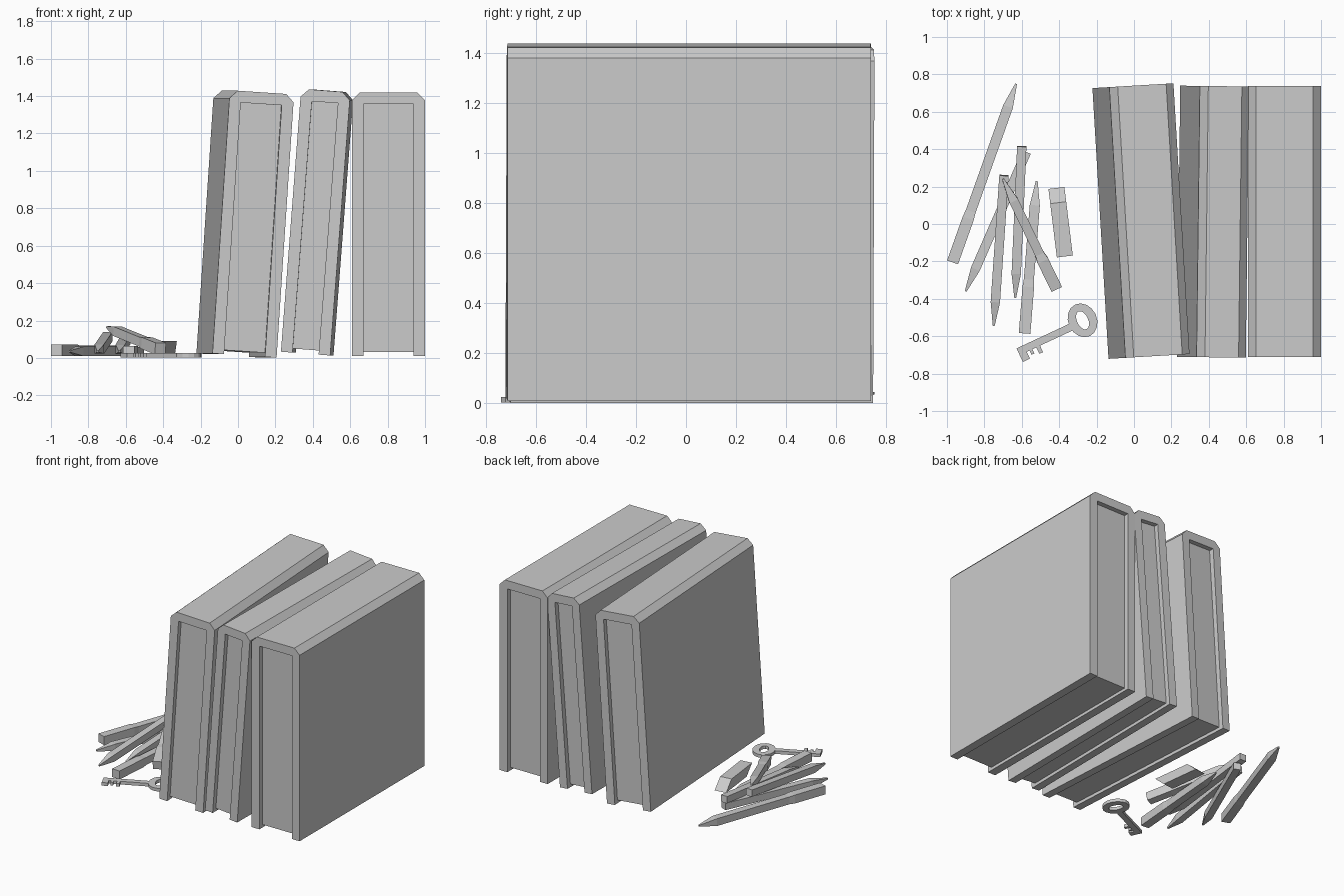
import bpy, bmesh
from math import radians, sin, cos, pi
from mathutils import Vector

if "Cube" in bpy.data.objects:
    bpy.data.objects.remove(bpy.data.objects["Cube"])


def finish(bm, name, loc=(0, 0, 0), rot=(0, 0, 0)):
    bmesh.ops.recalc_face_normals(bm, faces=bm.faces)
    mesh = bpy.data.meshes.new(name)
    bm.to_mesh(mesh)
    bm.free()
    ob = bpy.data.objects.new(name, mesh)
    ob.location, ob.rotation_euler = loc, rot
    bpy.context.collection.objects.link(ob)
    return ob


def prism(name, points, offset, loc=(0, 0, 0), rot=(0, 0, 0)):
    """Extrude a closed outline of 3D points along offset."""
    bm = bmesh.new()
    face = bm.faces.new([bm.verts.new(p) for p in points])
    res = bmesh.ops.extrude_face_region(bm, geom=[face], use_keep_orig=True)
    verts = [g for g in res["geom"] if isinstance(g, bmesh.types.BMVert)]
    bmesh.ops.translate(bm, vec=offset, verts=verts)
    return finish(bm, name, loc, rot)


def book(name, loc, w, tilt, yaw, h=1.41, depth=1.45, t=0.062, c=0.042):
    """Upright book with its chamfered spine on top; w is half its width."""
    rot = (0, radians(tilt), radians(yaw))
    right = [(w - c, h), (w, h - c), (w, 0), (w - t, 0), (w - t, h - t)]
    outline = right + [(-x, z) for x, z in reversed(right)]
    y = -depth / 2
    prism(name + "_cover", [(x, y, z) for x, z in outline],
          (0, depth, 0), loc, rot)
    # page block set back inside the cover
    p, b = w - t, 0.022
    yp = y + 0.035
    prism(name + "_pages", [(-p, yp, b), (p, yp, b), (p, yp, h - t), (-p, yp, h - t)],
          (0, -2 * yp, 0), loc, rot)


def stick(name, end, tip, rings):
    """Square-section stick; rings are (distance from end, half width)."""
    end, tip = Vector(end), Vector(tip)
    axis = (tip - end).normalized()
    side = axis.cross(Vector((0, 0, 1))).normalized()
    up = side.cross(axis)
    length = (tip - end).length
    bm = bmesh.new()
    loops = []
    for d, r in rings + [(length - 0.13, rings[-1][1]), (length, 0.005)]:
        c = end + axis * d
        loops.append([bm.verts.new(c + side * r * a + up * r * b)
                      for a, b in ((-1, -1), (1, -1), (1, 1), (-1, 1))])
    for l0, l1 in zip(loops, loops[1:]):
        for i in range(4):
            j = (i + 1) % 4
            bm.faces.new((l0[i], l0[j], l1[j], l1[i]))
    bm.faces.new(loops[0])
    bm.faces.new(loops[-1])
    return finish(bm, name)


# Three leaning books
book("left_book", (-0.008, 0.013, 0.013), 0.172, 3.8, 3.4)
book("middle_book", (0.37, 0.013, 0.023), 0.132, 4.4, -0.7)
book("right_book", (0.805, 0.013, 0.01), 0.195, 0, 0)

# Pens with a thicker rear section
pen = [(0, 0.031), (0.25, 0.031), (0.29, 0.027)]
stick("outer_pen", (-0.97, -0.205, 0.04), (-0.63, 0.75, 0.04), pen)
stick("inner_pen", (-0.585, -0.585, 0.032), (-0.52, 0.23, 0.032), pen)
stick("top_pen", (-0.415, -0.345, 0.05), (-0.70, 0.24, 0.165),
      [(0, 0.031), (0.17, 0.031), (0.21, 0.025)])

# Plain pencils, two of them resting on the one below
pencil = [(0, 0.025)]
stick("floor_pencil", (-0.575, 0.385, 0.035), (-0.90, -0.36, 0.035), pencil)
stick("crossing_pencil", (-0.695, 0.26, 0.115), (-0.75, -0.545, 0.035), pencil)
stick("leaning_pencil", (-0.60, 0.415, 0.10), (-0.635, -0.395, 0.035), pencil)

# Slanted eraser
prism("eraser", [(-0.043, -0.105, 0.02), (-0.043, 0.187, 0.02),
                 (-0.043, 0.108, 0.09), (-0.043, -0.182, 0.09)],
      (0.086, 0, 0), (-0.392, 0.007, 0), (0, 0, radians(7)))

# Key: shaft with teeth, and a ring bow with an oval hole
key_rot = (0, 0, radians(25))
shaft = [(0, 0), (0.325, 0), (0.325, -0.04), (0.12, -0.04), (0.12, -0.078),
         (0.098, -0.078), (0.098, -0.04), (0.075, -0.04), (0.075, -0.065),
         (0.058, -0.065), (0.058, -0.04), (0.042, -0.04), (0.042, -0.08), (0, -0.08)]
prism("key_shaft", [(u, v, 0.003) for u, v in shaft], (0, 0, 0.023),
      (-0.628, -0.665, 0), key_rot)

bm = bmesh.new()
n = 16
rows = [[bm.verts.new((a * cos(2 * pi * i / n), b * sin(2 * pi * i / n), z))
         for i in range(n)]
        for a, b, z in ((0.077, 0.093, 0.003), (0.077, 0.093, 0.026),
                        (0.03, 0.052, 0.026), (0.03, 0.052, 0.003))]
for k in range(4):
    for i in range(n):
        j = (i + 1) % n
        r0, r1 = rows[k], rows[(k + 1) % 4]
        bm.faces.new((r0[i], r0[j], r1[j], r1[i]))
finish(bm, "key_bow", (-0.275, -0.515, 0), key_rot)
